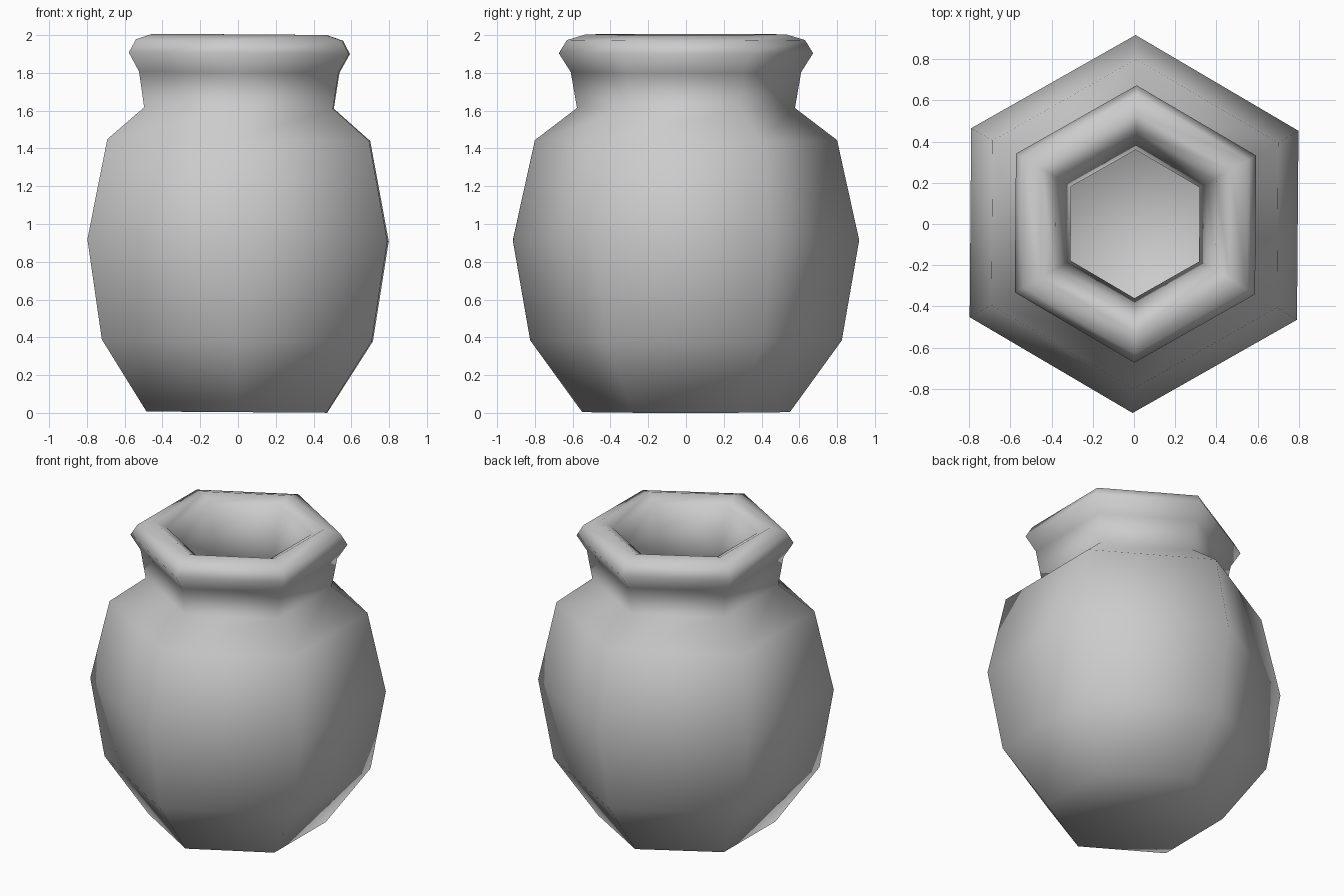
import bpy, bmesh
from math import cos, sin, pi

cube = bpy.data.objects.get("Cube")
if cube:
    bpy.data.objects.remove(cube)

SIDES = 6

# Plain clay colour
clay = bpy.data.materials.new("grey_clay")
clay.use_nodes = True
grey = (0.6, 0.6, 0.6, 1)
clay.diffuse_color = grey
clay.node_tree.nodes["Principled BSDF"].inputs["Base Color"].default_value = grey

# Corner radius and height, from the foot up over the lip and down the inside
outside = [(0.55, 0.0), (0.825, 0.38), (0.917, 0.91), (0.80, 1.44),
           (0.577, 1.61), (0.61, 1.80), (0.673, 1.90), (0.63, 1.97)]
inside = [(0.53, 2.0), (0.45, 1.96), (0.40, 1.80), (0.36, 1.62),
          (0.58, 1.36), (0.70, 0.91), (0.62, 0.46), (0.36, 0.20)]

# Six-sided pot: rings joined by quads, closed under the foot and on the floor
bm = bmesh.new()
rings = []
for radius, height in outside + inside:
    angles = [pi / 2 + 2 * pi * i / SIDES for i in range(SIDES)]
    rings.append([bm.verts.new((radius * cos(a), radius * sin(a), height))
                  for a in angles])
for low, high in zip(rings, rings[1:]):
    for i in range(SIDES):
        j = (i + 1) % SIDES
        bm.faces.new((low[i], low[j], high[j], high[i]))
bm.faces.new(rings[0][::-1])
bm.faces.new(rings[-1])
for face in bm.faces:
    face.smooth = True
bmesh.ops.recalc_face_normals(bm, faces=bm.faces)

mesh = bpy.data.meshes.new("pot")
bm.to_mesh(mesh)
bm.free()
mesh.materials.append(clay)
pot = bpy.data.objects.new("pot", mesh)
bpy.context.collection.objects.link(pot)

# Slight lean of the handmade pot
pot.rotation_euler = (0, 0.007, -0.008)
pot.location = (-0.006, 0, 0.004)
